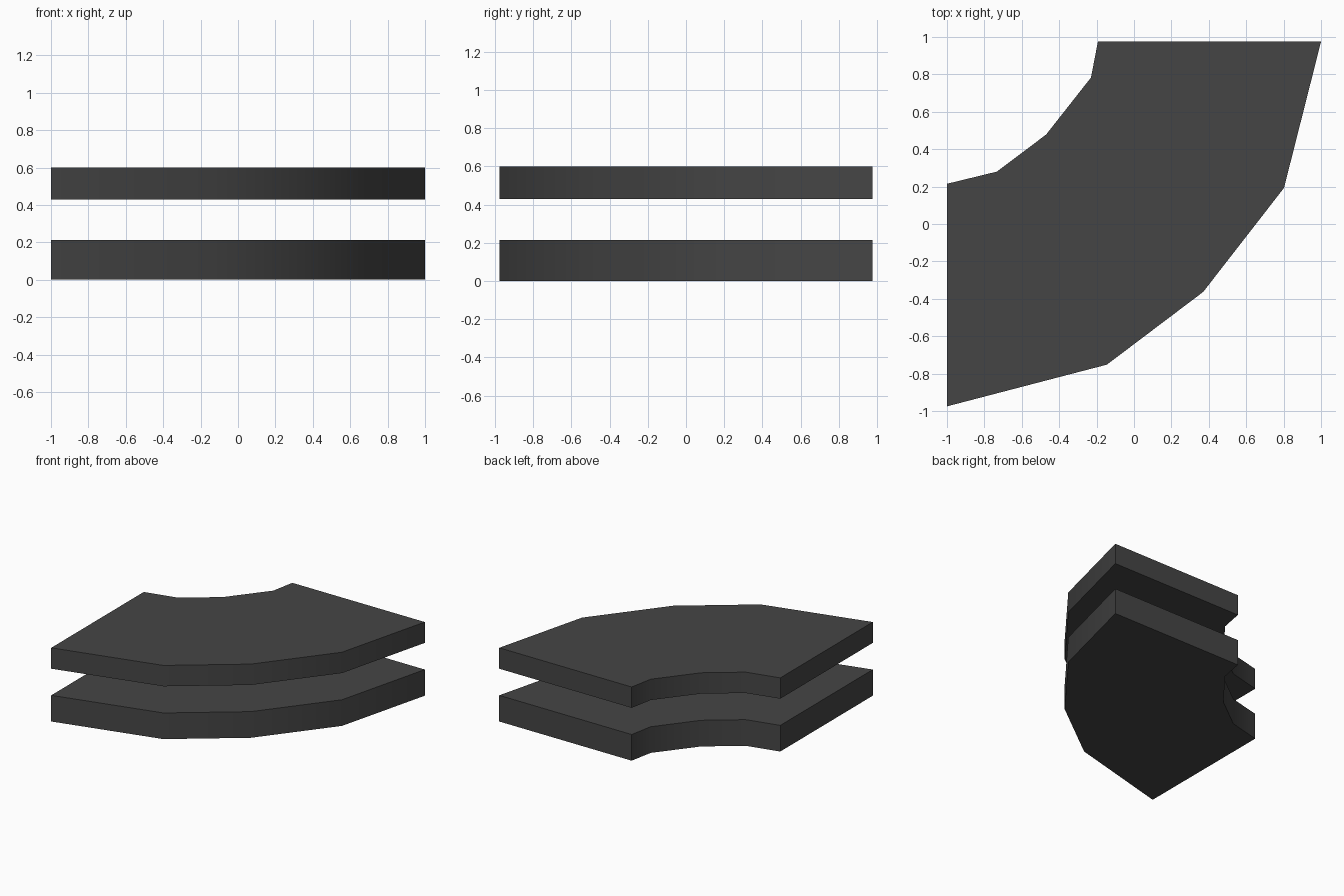
import bpy
import bmesh
import math

if "Cube" in bpy.data.objects:
    bpy.data.objects.remove(bpy.data.objects["Cube"])

# One dark grey for both slabs
grey = bpy.data.materials.new("dark_grey")
grey.diffuse_color = (0.06, 0.06, 0.06, 1)
grey.use_nodes = True
grey.node_tree.nodes["Principled BSDF"].inputs["Base Color"].default_value = grey.diffuse_color

# Curved quarter-bend outline: outer curve, then inner curve
OUTLINE = [(-1, -0.975), (-0.145, -0.752), (0.37, -0.363), (0.802, 0.193), (1, 0.975),
           (-0.193, 0.975), (-0.23, 0.783), (-0.47, 0.478), (-0.733, 0.28), (-1, 0.215)]


def slab(name, z0, z1):
    bm = bmesh.new()
    base = bm.faces.new([bm.verts.new((x, y, z0)) for x, y in OUTLINE])
    top = bmesh.ops.extrude_face_region(bm, geom=[base], use_keep_orig=True)
    verts = [g for g in top["geom"] if isinstance(g, bmesh.types.BMVert)]
    bmesh.ops.translate(bm, verts=verts, vec=(0, 0, z1 - z0))
    bmesh.ops.recalc_face_normals(bm, faces=bm.faces)
    mesh = bpy.data.meshes.new(name)
    bm.to_mesh(mesh)
    bm.free()
    mesh.materials.append(grey)
    ob = bpy.data.objects.new(name, mesh)
    bpy.context.collection.objects.link(ob)
    # Smooth curved sides, sharp rims and end corners
    bpy.ops.object.select_all(action='DESELECT')
    ob.select_set(True)
    bpy.context.view_layer.objects.active = ob
    bpy.ops.object.shade_smooth_by_angle(angle=math.radians(35))


slab("lower_slab", 0, 0.213)
slab("upper_slab", 0.43, 0.6)
